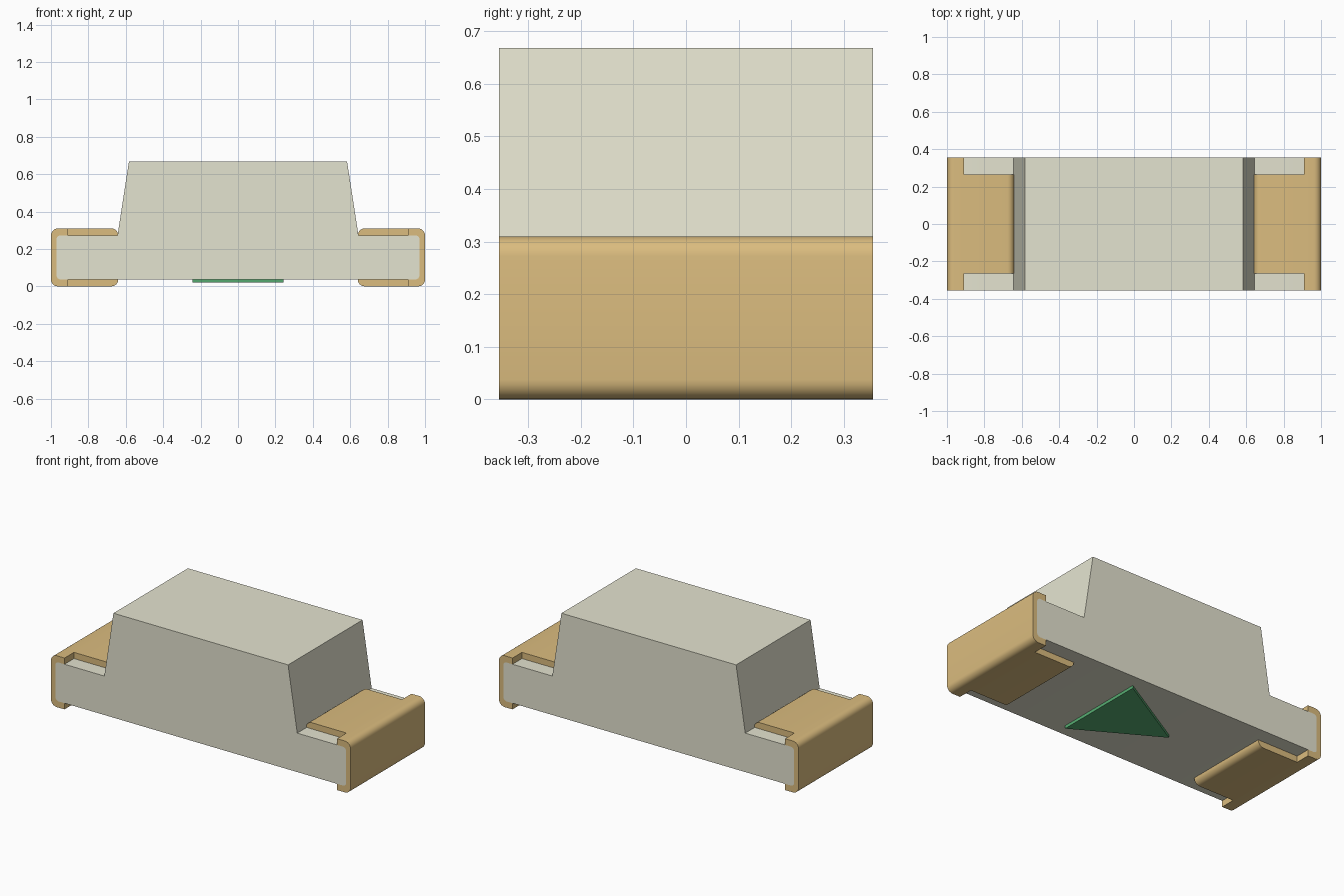
import bpy, bmesh
from math import radians, cos, sin

cube = bpy.data.objects.get("Cube")
if cube:
    bpy.data.objects.remove(cube, do_unlink=True)


def material(name, rgb):
    m = bpy.data.materials.new(name)
    m.use_nodes = True
    m.diffuse_color = (*rgb, 1)
    m.node_tree.nodes["Principled BSDF"].inputs["Base Color"].default_value = (*rgb, 1)
    return m


IVORY = material("ivory plastic", (0.777, 0.769, 0.627))
GOLD = material("gold plating", (0.709, 0.504, 0.211))
GREEN = material("green marking", (0.095, 0.42, 0.167))

HALF_DEPTH = 0.355
HEIGHT = 0.31               # top of the terminals
PLATE = 0.0375              # flap thickness
LOW, HIGH = PLATE, HEIGHT - PLATE   # board underside and upper side
FLAP_END, STRIP, BOARD_END = 0.64, 0.91, 0.97
FLAP_HALF = 0.265
INNER_R = 0.02


def arc(x, z, r, start, end, steps=6):
    angles = [radians(start + (end - start) * i / steps) for i in range(steps + 1)]
    return [(x + r * cos(a), z + r * sin(a)) for a in angles]


def prism(name, base, offset, mat):
    """Extrude a closed outline of 3D points along an offset."""
    bm = bmesh.new()
    face = bm.faces.new([bm.verts.new(p) for p in base])
    new = bmesh.ops.extrude_face_region(bm, geom=[face])["geom"]
    bmesh.ops.translate(bm, vec=offset,
                        verts=[v for v in new if isinstance(v, bmesh.types.BMVert)])
    bmesh.ops.recalc_face_normals(bm, faces=bm.faces)
    mesh = bpy.data.meshes.new(name)
    bm.to_mesh(mesh)
    bm.free()
    mesh.materials.append(mat)
    obj = bpy.data.objects.new(name, mesh)
    bpy.context.collection.objects.link(obj)
    return obj


def side_profile(name, points, mat):
    return prism(name, [(x, -HALF_DEPTH, z) for x, z in points],
                 (0, 2 * HALF_DEPTH, 0), mat)


def smooth(obj):
    bpy.ops.object.select_all(action="DESELECT")
    obj.select_set(True)
    bpy.context.view_layer.objects.active = obj
    bpy.ops.object.shade_smooth_by_angle(angle=radians(35))


# Inner corners shared by the board and the terminals
corner_x = BOARD_END - INNER_R
low_corner = arc(corner_x, LOW + INNER_R, INNER_R, -90, 0)
high_corner = arc(corner_x, HIGH - INNER_R, INNER_R, 0, 90)

# Board and tapered lens as one moulded body
right_half = low_corner + high_corner + [(0.644, HIGH), (0.583, 0.668)]
left_half = [(-x, z) for x, z in reversed(right_half)]
smooth(side_profile("body", right_half + left_half, IVORY))

# Wrap-around terminals with narrowed flaps
wrap = (arc(FLAP_END + PLATE, PLATE, PLATE, 180, 270)
        + arc(1 - PLATE, PLATE, PLATE, 270, 360)
        + arc(1 - PLATE, HIGH, PLATE, 0, 90)
        + arc(FLAP_END + PLATE, HIGH, PLATE, 90, 180)
        + high_corner[::-1] + low_corner[::-1] + [(FLAP_END, LOW)])

for label, s in (("left", 1), ("right", -1)):
    terminal = side_profile(label + "_terminal", [(s * x, z) for x, z in wrap], GOLD)
    cutters = []
    for t in (-1, 1):
        outline = [(s * x, t * y, -0.1) for x, y in
                   ((0.5, FLAP_HALF), (STRIP, FLAP_HALF), (STRIP, 0.5), (0.5, 0.5))]
        cutter = prism("notch_cutter", outline, (0, 0, 0.6), GOLD)
        cutter.hide_render = True
        cutters.append(cutter)
        mod = terminal.modifiers.new("notch", "BOOLEAN")
        mod.operation, mod.solver, mod.object = "DIFFERENCE", "EXACT", cutter
    graph = bpy.context.evaluated_depsgraph_get()
    cut_mesh = bpy.data.meshes.new_from_object(terminal.evaluated_get(graph))
    terminal.modifiers.clear()
    terminal.data = cut_mesh
    for cutter in cutters:
        bpy.data.objects.remove(cutter, do_unlink=True)
    smooth(terminal)

# Triangular polarity mark on the underside
prism("polarity_mark", [(0.243, -0.28, 0.02), (0.243, 0.28, 0.02), (-0.243, 0, 0.02)],
      (0, 0, LOW - 0.02), GREEN)
